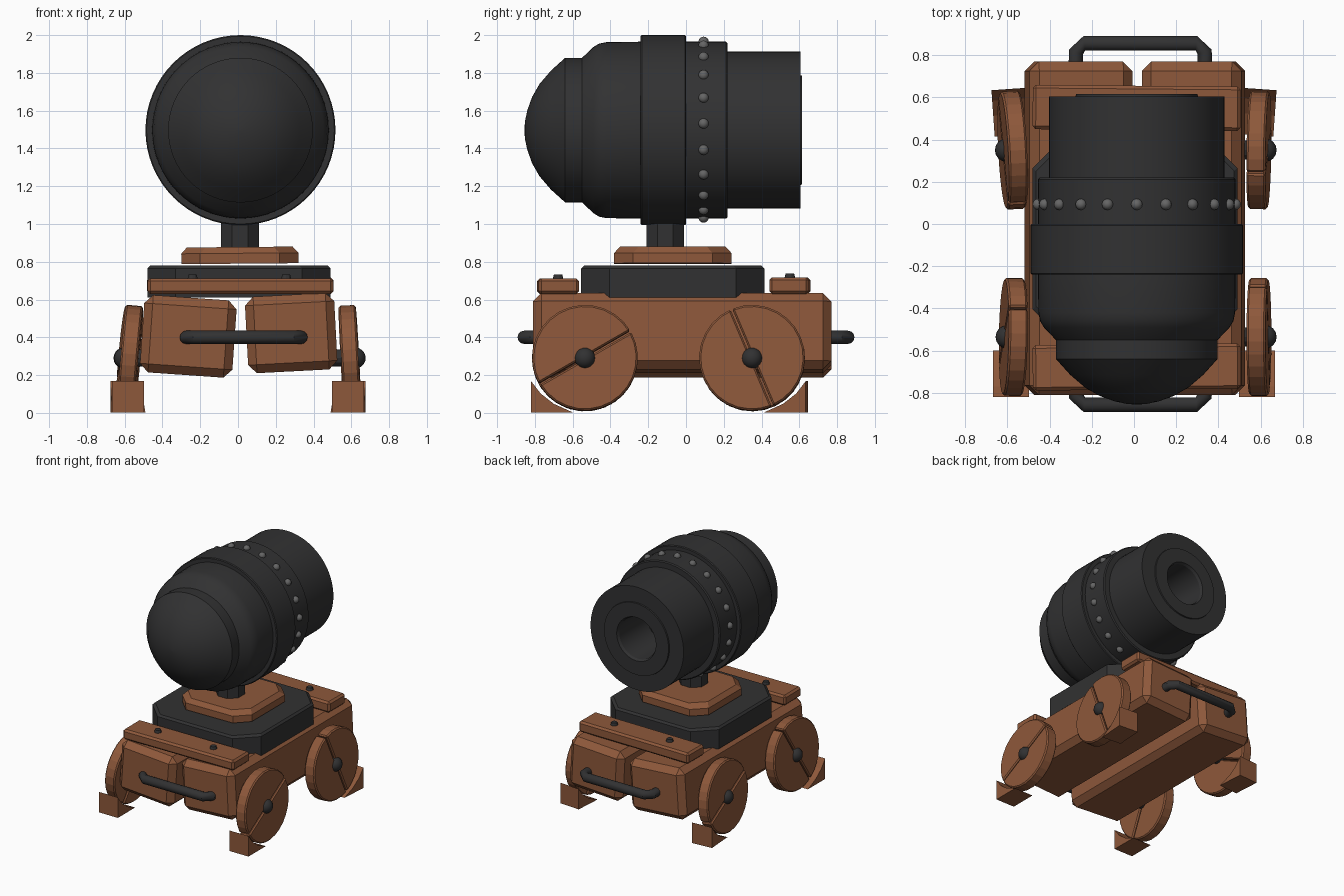
import bpy, bmesh, math
from math import sin, cos, pi, radians
from mathutils import Vector, Matrix

if "Cube" in bpy.data.objects:
    bpy.data.objects.remove(bpy.data.objects["Cube"])


def material(name, rgb):
    m = bpy.data.materials.new(name)
    m.diffuse_color = (*rgb, 1)
    m.use_nodes = True
    m.node_tree.nodes["Principled BSDF"].inputs["Base Color"].default_value = m.diffuse_color
    return m


IRON = material("dark iron", (0.031, 0.031, 0.032))
WOOD = material("brown wood", (0.27, 0.098, 0.043))
STUD = material("grey studs", (0.13, 0.13, 0.13))


def finish(name, bm, mat, loc=(0, 0, 0), rot=(0, 0, 0), bevel=0, smooth=None):
    bmesh.ops.recalc_face_normals(bm, faces=bm.faces[:])
    me = bpy.data.meshes.new(name)
    bm.to_mesh(me)
    bm.free()
    me.materials.append(mat)
    ob = bpy.data.objects.new(name, me)
    bpy.context.collection.objects.link(ob)
    ob.location = loc
    ob.rotation_euler = [radians(a) for a in rot]
    if bevel:
        b = ob.modifiers.new("bevel", 'BEVEL')
        b.width, b.segments, b.limit_method = bevel, 1, 'ANGLE'
    if smooth:
        bpy.ops.object.select_all(action='DESELECT')
        ob.select_set(True)
        bpy.context.view_layer.objects.active = ob
        bpy.ops.object.shade_smooth_by_angle(angle=radians(smooth))
    return ob


def loft(bm, rings):
    """Skin equal-length rings of points and cap both ends."""
    vs = [[bm.verts.new(p) for p in r] for r in rings]
    n = len(vs[0])
    for a, b in zip(vs, vs[1:]):
        for i in range(n):
            bm.faces.new((a[i], a[(i + 1) % n], b[(i + 1) % n], b[i]))
    bm.faces.new(vs[0])
    bm.faces.new(vs[-1])


def block(name, lo, hi, mat, rot=(0, 0, 0), bevel=0.02):
    lo, hi = Vector(lo), Vector(hi)
    bm = bmesh.new()
    bmesh.ops.create_cube(bm, size=1)
    bmesh.ops.scale(bm, vec=hi - lo, verts=bm.verts[:])
    return finish(name, bm, mat, (lo + hi) / 2, rot, bevel)


def octagon_plate(name, centre, hx, hy, cut, layers, mat, rot=(0, 0, 0)):
    """Corner-cut slab; layers are (height, inset)."""
    rings = []
    for z, d in layers:
        x, y = hx - d, hy - d
        rings.append([(x, y - cut, z), (x - cut, y, z), (cut - x, y, z), (-x, y - cut, z),
                      (-x, cut - y, z), (cut - x, -y, z), (x - cut, -y, z), (x, cut - y, z)])
    bm = bmesh.new()
    loft(bm, rings)
    return finish(name, bm, mat, centre, rot)


CX, CZ = 0.013, 1.497

# Barrel: lathe profile (y, radius) from rear dome to the bottom of the bore
profile = [(-0.856, 0.003), (-0.852, 0.05), (-0.84, 0.105), (-0.815, 0.175), (-0.775, 0.245),
           (-0.715, 0.315), (-0.645, 0.378), (-0.64, 0.383), (-0.55, 0.383), (-0.49, 0.44),
           (-0.46, 0.458), (-0.42, 0.466), (-0.24, 0.468), (-0.24, 0.497), (-0.234, 0.503),
           (-0.006, 0.503), (0, 0.497), (0, 0.468), (0.212, 0.468), (0.22, 0.46),
           (0.22, 0.415), (0.605, 0.415), (0.605, 0.29), (0.615, 0.288), (0.615, 0.175),
           (0.595, 0.165), (0.25, 0.16), (0.25, 0.003)]
N = 64
bm = bmesh.new()
loft(bm, [[(r * sin(2 * pi * i / N), y, r * cos(2 * pi * i / N)) for i in range(N)]
          for y, r in profile])
finish("barrel", bm, IRON, (CX, 0, CZ), smooth=25)

# Ring of studs
bm = bmesh.new()
for i in range(21):
    a = 2 * pi * i / 21
    bmesh.ops.create_uvsphere(bm, u_segments=12, v_segments=8, radius=0.027,
                              matrix=Matrix.Translation((0.468 * sin(a), 0.093, 0.468 * cos(a))))
finish("barrel_studs", bm, STUD, (CX, 0, CZ), smooth=60)

# Post, turntable and iron bed
octagon_plate("post", (0.01, -0.11, 0), 0.1, 0.1, 0.058, [(0.85, 0), (1.06, 0)], IRON)
octagon_plate("turntable", (0.01, -0.07, 0.79), 0.31, 0.31, 0.10,
              [(0, 0), (0.055, 0), (0.088, 0.03)], WOOD, (0, -0.5, 0))
octagon_plate("iron_bed", (0.005, -0.07, 0), 0.485, 0.485, 0.15,
              [(0.61, 0), (0.765, 0), (0.78, 0.015)], IRON)

# Two heavy beams, slightly rolled apart
block("left_beam", (-0.508, -0.81, 0.2), (-0.018, 0.77, 0.61), WOOD, (0, 4, 0), 0.045)
block("right_beam", (0.045, -0.81, 0.22), (0.518, 0.77, 0.625), WOOD, (0, -3, 0), 0.045)

# Cross planks with bolts
for end, y0, y1, z1, yaw in (("front", -0.785, -0.57, 0.712, 0.5), ("rear", 0.445, 0.655, 0.718, -0.5)):
    block(end + "_plank", (-0.48, y0, 0.63), (0.505, y1, z1), WOOD, (0, 0, yaw), 0.015)
    bm = bmesh.new()
    for x in (-0.24, 0.255):
        bmesh.ops.create_cone(bm, cap_ends=True, segments=10, radius1=0.03, radius2=0.022,
                              depth=0.03, matrix=Matrix.Translation((x, (y0 + y1) / 2, z1 + 0.006)))
    finish(end + "_bolts", bm, IRON)

# Bent pull bars
for end, s in (("front", -1), ("rear", 1)):
    path = [(-0.275, 0.74), (-0.275, 0.815), (-0.235, 0.857), (0.295, 0.857),
            (0.335, 0.815), (0.335, 0.74)]
    rings = []
    for i, (x, y) in enumerate(path):
        a = Vector(path[max(i - 1, 0)])
        b = Vector(path[min(i + 1, 5)])
        d = (b - a).normalized()
        side = Vector((-d.y, d.x))
        rings.append([(x + side.x * 0.035 * cos(t), s * (y + side.y * 0.035 * cos(t)),
                       0.40 + 0.035 * sin(t)) for t in [2 * pi * k / 12 for k in range(12)]])
    bm = bmesh.new()
    loft(bm, rings)
    finish(end + "_pull_bar", bm, IRON, smooth=40)


# Wheels made of two half discs, with a hub, and a chock against each
def wheel(name, x, y, split, lean, yaw):
    s = 1 if x > 0 else -1
    bm = bmesh.new()
    for h in (0, pi):
        outline = []
        for k in range(15):
            a = radians(split) + h + 0.018 + (pi - 0.036) * k / 14
            outline.append((0.28 * cos(a), 0.28 * sin(a)))
        loft(bm, [[(dx, u, v) for u, v in outline] for dx in (-0.045, 0.045)])
    finish(name + "_wheel", bm, WOOD, (x, y, 0.29), (0, -s * lean, yaw), 0.009)

    bm = bmesh.new()
    bmesh.ops.create_uvsphere(bm, u_segments=16, v_segments=10, radius=0.056)
    finish(name + "_hub", bm, IRON, (x + s * 0.028, y, 0.29), smooth=60)

    bm = bmesh.new()
    e = 1 if y > 0 else -1
    shape = [(0.11, 0), (0.11, 0.165), (0.06, 0.1), (-0.01, 0.045), (-0.11, 0.0)]
    loft(bm, [[(dx, e * u, v) for u, v in shape] for dx in (-0.085, 0.085)])
    finish(name + "_chock", bm, WOOD, (s * 0.583, -0.71 if y < 0 else 0.53, 0.003),
           (0, 0, -s * 4 if y > 0 else 0))

    # Stub axle into the beam
    bm = bmesh.new()
    bmesh.ops.create_cone(bm, cap_ends=True, segments=12, radius1=0.045, radius2=0.045,
                          depth=0.2, matrix=Matrix.Rotation(pi / 2, 4, 'Y'))
    finish(name + "_axle", bm, IRON, (x - s * 0.08, y, 0.29))


wheel("front_right", 0.592, -0.535, 30, 3, 0)
wheel("rear_right", 0.592, 0.35, -67, 3, -1)
wheel("front_left", -0.572, -0.535, 60, 5, -1)
wheel("rear_left", -0.575, 0.35, -25, 5, 3)
